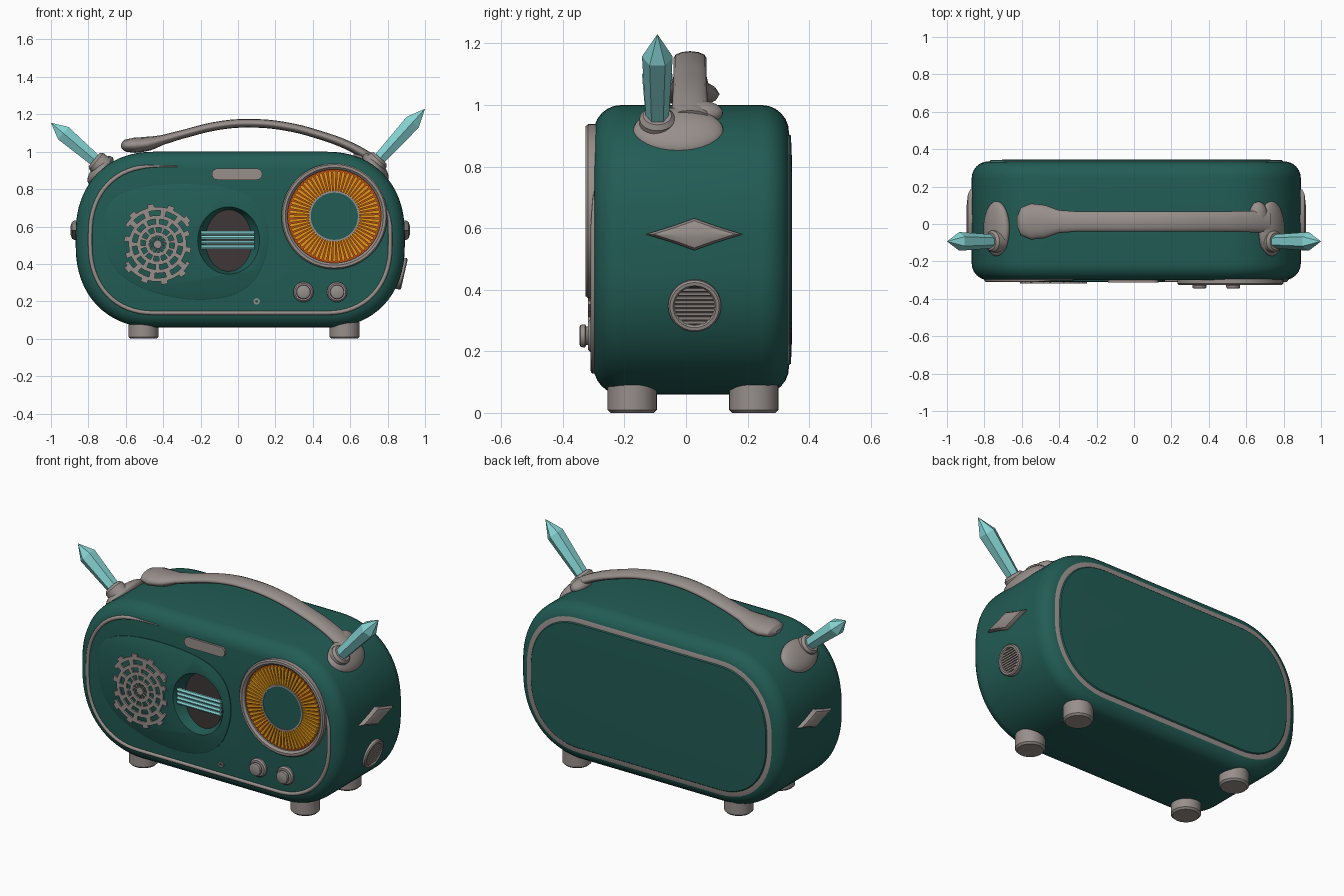
import bpy, bmesh, math
from mathutils import Vector

if "Cube" in bpy.data.objects:
    bpy.data.objects.remove(bpy.data.objects["Cube"])

def material(name, rgb):
    m = bpy.data.materials.new(name)
    m.diffuse_color = (*rgb, 1)
    m.use_nodes = True
    m.node_tree.nodes["Principled BSDF"].inputs["Base Color"].default_value = m.diffuse_color
    return m

GREEN = material("deep green", (0.016, 0.107, 0.09))
GRAY = material("warm gray", (0.31, 0.275, 0.26))
CYAN = material("crystal cyan", (0.24, 0.66, 0.66))
AMBER = material("amber", (0.78, 0.32, 0.01))
RED = material("burnt orange", (0.5, 0.075, 0.006))
DARK = material("dark brown", (0.05, 0.038, 0.038))
FRONT = (0, -1, 0)   # local frame on the front: x right, y up, z outwards
Y0 = -0.30           # front face plane

def finish(name, bm, mat, loc=(0, 0, 0), axis=None, scale=(1, 1, 1), smooth=True):
    bmesh.ops.remove_doubles(bm, verts=bm.verts, dist=1e-5)
    bmesh.ops.recalc_face_normals(bm, faces=bm.faces)
    me = bpy.data.meshes.new(name)
    bm.to_mesh(me)
    bm.free()
    ob = bpy.data.objects.new(name, me)
    bpy.context.collection.objects.link(ob)
    me.materials.append(mat)
    ob.location, ob.scale = loc, scale
    ob["smooth"] = smooth
    if axis:
        ob.rotation_euler = Vector(axis).to_track_quat('Z', 'Y').to_euler()
    return ob

def loft(name, rings, mat, **kw):
    bm = bmesh.new()
    vs = [[bm.verts.new(p) for p in r] for r in rings]
    n = len(rings[0])
    for a, b in zip(vs, vs[1:]):
        for j in range(n):
            bm.faces.new((a[j], a[(j + 1) % n], b[(j + 1) % n], b[j]))
    bm.faces.new(vs[0])
    bm.faces.new(vs[-1])
    return finish(name, bm, mat, **kw)

def lathe(name, profile, mat, loc, axis=(0, 0, 1), seg=40, **kw):
    bm = bmesh.new()
    vs = [[bm.verts.new((r * math.cos(2 * math.pi * k / seg), r * math.sin(2 * math.pi * k / seg), h))
           for k in range(seg)] for r, h in profile]
    for a, b in zip(vs, vs[1:]):
        for j in range(seg):
            bm.faces.new((a[j], a[(j + 1) % seg], b[(j + 1) % seg], b[j]))
    return finish(name, bm, mat, loc, axis, **kw)

def prisms(name, polys, z0, z1, mat, loc, axis=FRONT):
    bm = bmesh.new()
    for p in polys:
        bm.faces.new([bm.verts.new((x, y, z0)) for x, y in p])
    bmesh.ops.remove_doubles(bm, verts=bm.verts, dist=1e-5)
    ext = bmesh.ops.extrude_face_region(bm, geom=bm.faces[:])
    top = [v for v in ext["geom"] if isinstance(v, bmesh.types.BMVert)]
    bmesh.ops.translate(bm, verts=top, vec=(0, 0, z1 - z0))
    return finish(name, bm, mat, loc, axis)

def tube(name, pts, mat, kind='POLY', scale_y=1, y=0):
    cu = bpy.data.curves.new(name, 'CURVE')
    cu.dimensions, cu.bevel_depth, cu.bevel_resolution = '3D', 1, 4
    cu.use_fill_caps = True
    sp = cu.splines.new(kind)
    items = sp.bezier_points if kind == 'BEZIER' else sp.points
    items.add(len(pts) - 1)
    for q, (x, z, r) in zip(items, pts):
        q.co = (x, 0, z) if kind == 'BEZIER' else (x, 0, z, 1)
        q.radius = r
        if kind == 'BEZIER':
            q.handle_left_type = q.handle_right_type = 'AUTO'
    ob = bpy.data.objects.new(name, cu)
    bpy.context.collection.objects.link(ob)
    ob.location, ob.scale = (0, y, 0), (1, scale_y, 1)
    cu.materials.append(mat)
    bpy.ops.object.select_all(action='DESELECT')
    ob.select_set(True)
    bpy.context.view_layer.objects.active = ob
    bpy.ops.object.convert(target='MESH')
    bpy.context.object["smooth"] = True

def polar(r, a):
    return (r * math.cos(a), r * math.sin(a))

def ellipse(rx, ry, n=48):
    return [(rx * math.cos(2 * math.pi * k / n), ry * math.sin(2 * math.pi * k / n)) for k in range(n)]

N = 17
def outline(d):
    """Soft rounded body outline inset by d: top left, bottom left, bottom right, top right."""
    pts = []
    for q, (sx, sz) in enumerate([(-1, 1), (-1, -1), (1, -1), (1, 1)]):
        for k in range(N):
            a = math.pi / 2 * ((q + 1) + k / (N - 1))
            c, s = abs(math.cos(a)) ** (2 / 2.2), abs(math.sin(a)) ** (2 / 2.2)
            pts.append((0.012 + sx * (0.46 + (0.42 - d) * c), 0.53 + sz * (0.03 + (0.44 - d) * s)))
    return pts

# Body shell, with the gray band round the back
prof = [(Y0 + 0.09 * (1 - math.cos(math.radians(a))), 0.09 * (1 - math.sin(math.radians(a)))) for a in range(0, 91, 15)]
prof += [(0.245 + 0.09 * math.sin(math.radians(b)), 0.09 * (1 - math.cos(math.radians(b)))) for b in range(0, 76, 15)]
band = len(prof) - 1
prof += [(0.335, 0.095), (0.341, 0.10), (0.345, 0.2)]
body = loft("body", [[(x, y, z) for x, z in outline(d)] for y, d in prof], GREEN)
body.data.materials.append(GRAY)
for f in body.data.polygons[band * 4 * N:(band + 1) * 4 * N]:
    f.material_index = 1

# Raised front panel
panel = [(-0.28, 0.84), (0.10, 0.78), (0.19, 0.53), (0.07, 0.24), (-0.28, 0.19), (-0.66, 0.32), (-0.74, 0.6), (-0.66, 0.79)]
for _ in range(3):
    panel = [tuple(p[i] * t + q[i] * (1 - t) for i in (0, 1))
             for p, q in zip(panel, panel[1:] + panel[:1]) for t in (0.75, 0.25)]
front_panel = loft("front_panel", [[(-0.28 + (x + 0.28) * s, 0.52 + (y - 0.52) * s, z) for x, y in panel]
                                   for z, s in ((-0.005, 1), (0.005, 1), (0.009, 0.98))],
                   GREEN, loc=(0, Y0, 0), axis=FRONT)

# Tuner bowl cut into body and panel
tuner = (-0.05, Y0, 0.525)
cutter = loft("bowl_cutter", [[(x, y, z) for x, y in ellipse(rx, ry)]
                              for z, rx, ry in ((0.03, 0.18, 0.185), (-0.05, 0.125, 0.165))],
              GREEN, loc=tuner, axis=FRONT)
for ob in (body, front_panel):
    mod = ob.modifiers.new("bowl", 'BOOLEAN')
    mod.operation, mod.object, mod.solver = 'DIFFERENCE', cutter, 'EXACT'
    bpy.context.view_layer.objects.active = ob
    bpy.ops.object.modifier_apply(modifier=mod.name)
bpy.data.objects.remove(cutter)
prisms("tuner_window", [ellipse(0.125, 0.165)], -0.055, -0.046, DARK, tuner)
for i in range(4):
    lathe(f"tuner_bar_{i}", [(0, 0), (0.012, 0), (0.012, 0.285), (0, 0.285)], CYAN,
          (-0.197, Y0 + 0.012, 0.491 + i * 0.025), (1, 0, 0), 6)

# Speaker grille with ring slots
radii = [0, 0.022, 0.045, 0.065, 0.09, 0.11, 0.135, 0.155, 0.18, 0.2, 0.217]
cells = []
for i, (r0, r1) in enumerate(zip(radii, radii[1:])):
    for k in range(72):
        a0, a1 = math.pi * k / 36, math.pi * (k + 1) / 36
        slot = i % 2 and (k + i) % 6 < 4
        if slot or (i >= 8 and abs(math.cos(a0 + 0.04)) > 0.88):
            continue
        quad = [polar(r0, a0), polar(r1, a0), polar(r1, a1), polar(r0, a1)]
        cells.append(quad if r0 else quad[:3])
prisms("speaker_grille", cells, 0.004, 0.018, GRAY, (-0.43, Y0, 0.505))

# Tuning dial with radial ribs
dial = (0.515, Y0, 0.655)
lathe("dial_rim", [(0.283, -0.04), (0.283, 0.018), (0.276, 0.026), (0.262, 0.026), (0.25, 0.014), (0.25, -0.005)],
      GRAY, dial, FRONT, 64)
lathe("dial_base", [(0.253, 0.004), (0.12, 0.004)], RED, dial, FRONT, 64)
ribs = []
for k in range(60):
    a, w = 2 * math.pi * k / 60, 0.037
    ribs.append([polar(0.13, a - w), polar(0.236, a - w), polar(0.246, a), polar(0.236, a + w), polar(0.13, a + w)])
prisms("dial_ribs", ribs, 0.003, 0.013, AMBER, dial)
lathe("dial_inner_ring", [(0.136, 0.0), (0.136, 0.018), (0.126, 0.018), (0.126, 0)], GRAY, dial, FRONT, 64)
lathe("dial_cap", [(0.128, 0.0), (0.128, 0.015), (0, 0.016)], GREEN, dial, FRONT, 64)

# Front trim line, badge, knobs, jack
rim = outline(0.078)
path = [(-0.32, rim[0][1])] + rim[:3 * N + N // 3]
tube("front_trim", [(x, z, 0.011 * min(1, 0.25 + 0.25 * min(i, len(path) - 1 - i))) for i, (x, z) in enumerate(path)],
     GRAY, y=Y0 + 0.001)
badge = [(sx * 0.105 + 0.03 * math.cos(a), 0.03 * math.sin(a))
         for sx, s in ((1, -90), (-1, 90)) for a in [math.radians(s + 18 * k) for k in range(11)]]
prisms("badge", [badge], -0.005, 0.012, GRAY, (-0.005, Y0, 0.88))
for i, x in enumerate((0.35, 0.53)):
    lathe(f"knob_{i}", [(0.054, -0.01), (0.054, 0.01), (0.046, 0.018), (0.03, 0.018), (0.03, 0.024),
                        (0.038, 0.028), (0.036, 0.042), (0.028, 0.046), (0, 0.046)], GRAY, (x, Y0, 0.25), FRONT)
lathe("jack", [(0.017, -0.005), (0.017, 0.008), (0.008, 0.008), (0.008, 0)], GRAY, (0.10, Y0, 0.2), FRONT, 16)

# Feet
for i, (x, y) in enumerate([(-0.505, -0.175), (0.57, -0.175), (-0.505, 0.22), (0.57, 0.22)]):
    lathe(f"foot_{i}", [(0, 0), (0.07, 0), (0.08, 0.01), (0.08, 0.09)], GRAY, (x, y, 0), seg=32)

# Carry handle
tube("handle", [(-0.625, 1.03, 0.012), (-0.605, 1.032, 0.032), (-0.55, 1.035, 0.041), (-0.48, 1.043, 0.038),
                (-0.40, 1.064, 0.026), (-0.3, 1.092, 0.023), (-0.1, 1.14, 0.023), (0.06, 1.152, 0.023),
                (0.25, 1.136, 0.023), (0.45, 1.085, 0.023), (0.6, 1.028, 0.024), (0.72, 0.96, 0.026)],
     GRAY, 'BEZIER', 2.35, 0.013)
dome = [(math.sin(math.radians(a)), math.cos(math.radians(a))) for a in range(0, 181, 12)]
lathe("handle_socket", dome, GRAY, (0.665, 0.045, 0.975), (0.35, 0, 1), 32, scale=(0.075, 0.05, 0.038))

# Crystal antennas on their mounts, and side diamonds
diamond = [(0.157, 0), (0.07, 0.027), (0, 0.052), (-0.07, 0.027), (-0.157, 0), (-0.07, -0.027), (0, -0.052), (0.07, -0.027)]
for side, s, z, tip in (("left", -1, 0.90, 1.155), ("right", 1, 0.915, 1.23)):
    lathe(f"{side}_antenna_mount", dome, GRAY, (s * 0.735, -0.025, z), (s * 0.75, 0, 0.66), 32,
          scale=(0.147, 0.095, 0.042))
    base = Vector((s * 0.70, -0.093, 0.90))
    vec = Vector((s * 1.0, -0.093, tip)) - base
    L = vec.length
    lathe(f"{side}_antenna_collar", [(0.06, 0.02), (0.058, 0.075), (0.046, 0.09), (0, 0.09)], GRAY, base, vec, 28)
    lathe(f"{side}_antenna", [(0, 0.05), (0.036, 0.05), (0.05, L * 0.78), (0, L)], CYAN, base, vec, 6, smooth=False)
    loft(f"{side}_diamond", [[(x * k, y * k, h) for x, y in diamond] for h, k in ((-0.02, 1), (0.008, 1), (0.02, 0.85), (0.027, 0.45))],
         GRAY, loc=(0.012 + s * 0.88, 0.027, 0.58), axis=(s, 0, 0))

# Right side vent with slats
vent, vdir = (0.868, 0.028, 0.35), (0.97, 0, -0.22)
lathe("vent_ring", [(0.086, -0.03), (0.086, 0.016), (0.08, 0.022), (0.07, 0.022), (0.064, 0.015), (0.064, 0)], GRAY, vent, vdir)
lathe("vent_back", [(0.068, 0.008), (0, 0.008)], DARK, vent, vdir)
slats = []
for k in range(-4, 5):
    w, h = math.sqrt(0.066 ** 2 - (k * 0.0135) ** 2), k * 0.0135
    slats.append([(-w, h - 0.0045), (w, h - 0.0045), (w, h + 0.0045), (-w, h + 0.0045)])
prisms("vent_slats", slats, 0.006, 0.017, GRAY, vent, vdir)

# Smooth shading with crisp edges
bpy.ops.object.select_all(action='DESELECT')
for ob in bpy.data.objects:
    if ob.type == 'MESH' and ob.get("smooth"):
        ob.select_set(True)
        bpy.context.view_layer.objects.active = ob
bpy.ops.object.shade_smooth_by_angle(angle=math.radians(35))
